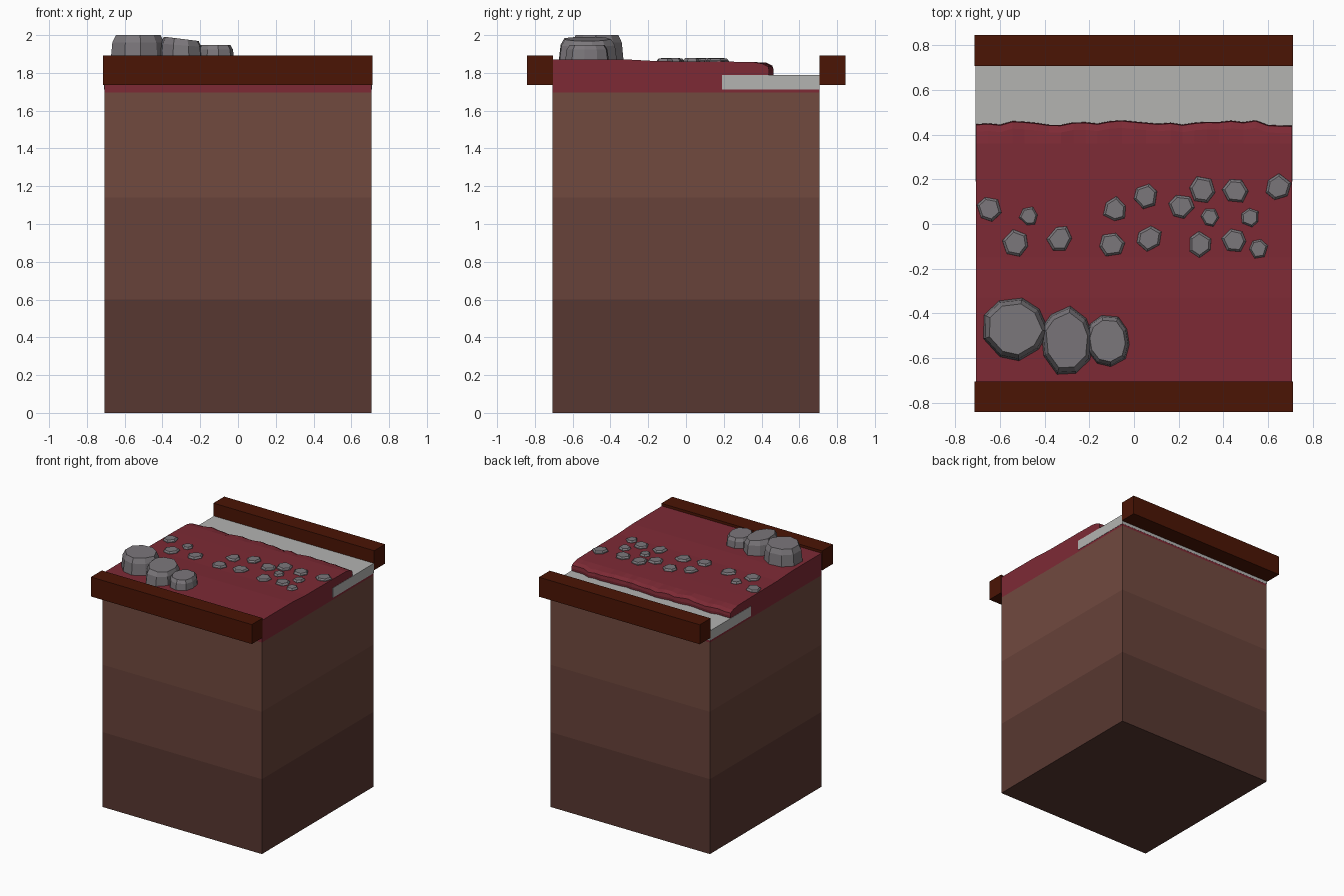
import bpy, bmesh, math, random

if "Cube" in bpy.data.objects:
    bpy.data.objects.remove(bpy.data.objects["Cube"])

random.seed(4)
HALF = 0.707


def material(name, r, g, b):
    m = bpy.data.materials.new(name)
    m.diffuse_color = [(c / 255) ** 2.2 for c in (r, g, b)] + [1]
    m.use_nodes = True
    m.node_tree.nodes["Principled BSDF"].inputs["Base Color"].default_value = m.diffuse_color
    return m


def loft(name, rings, mats, close=True, band_mats=False):
    """Bridge equal-length point rings and cap both ends."""
    bm = bmesh.new()
    vr = [[bm.verts.new(p) for p in ring] for ring in rings]
    n = len(rings[0])
    for k in range(len(vr) - 1):
        for i in range(n):
            j = (i + 1) % n
            f = bm.faces.new((vr[k][i], vr[k][j], vr[k + 1][j], vr[k + 1][i]))
            f.material_index = k if band_mats else 0
    bm.faces.new(vr[0][::-1])
    top = bm.faces.new(vr[-1])
    top.material_index = len(mats) - 1
    bmesh.ops.recalc_face_normals(bm, faces=bm.faces)
    me = bpy.data.meshes.new(name)
    bm.to_mesh(me)
    bm.free()
    for m in mats:
        me.materials.append(m)
    ob = bpy.data.objects.new(name, me)
    bpy.context.collection.objects.link(ob)
    return ob


def box(name, x0, x1, y0, y1, levels, mats, band_mats=False):
    rings = [[(x0, y0, z), (x1, y0, z), (x1, y1, z), (x0, y1, z)] for z in levels]
    return loft(name, rings, mats, band_mats=band_mats)


def stone(name, x, y, rx, ry, z0, z1, n, rings, mat, tilt=0.0, jitter=0.08):
    """Faceted stone: irregular polygon tapered towards a flat top."""
    a0 = random.uniform(0, math.tau)
    ang = [a0 + math.tau * (i + random.uniform(-.12, .12)) / n for i in range(n)]
    rad = [1 + random.uniform(-jitter, jitter * .5) for _ in range(n)]
    pts = []
    for s, h in rings:
        pts.append([(x + rx * s * r * math.cos(a), y + ry * s * r * math.sin(a),
                     z0 + (z1 - z0) * h + tilt * h * math.cos(a))
                    for a, r in zip(ang, rad)])
    return loft(name, pts, [mat])


earth = [material("deep_earth", 88, 58, 52), material("middle_earth", 103, 68, 60),
         material("upper_earth", 112, 75, 65)]
red = material("red_soil", 124, 46, 56)
wood = material("dark_wood", 76, 27, 13)
grey = material("stone_grey", 122, 118, 122)
pale = material("pale_path", 178, 178, 176)

# Banded earth block
box("earth_block", -HALF, HALF, -HALF, HALF, [0, 0.6, 1.14, 1.695], earth, True)

# Red soil layer with a ragged overhanging rear edge and a thin bed under the path
rings = []
N = 26
for i in range(N + 1):
    t = i / N
    x = -HALF + 2 * HALF * t
    edge = 0.448 + 0.012 * math.sin(t * 17) * t + random.uniform(-.009, .009)
    lip = random.uniform(-.006, .006)
    prof = [(-HALF, 1.695), (-HALF, 1.872), (-0.33, 1.872), (-0.15, 1.862),
            (0.2, 1.86), (0.36, 1.857), (edge - .03, 1.85 + lip),
            (edge, 1.835 + lip), (edge + .004, 1.81), (edge - .006, 1.715),
            (HALF, 1.715), (HALF, 1.695)]
    rings.append([(x, y, z) for y, z in prof])
loft("red_soil", rings, [red])

# Pale path slab with a slightly uneven top
box("path_slab", -0.709, 0.709, 0.19, 0.708, [1.712, 1.79], [pale])

# Wooden edge beams
box("front_beam", -0.714, 0.712, -0.842, -0.705, [1.736, 1.892], [wood])
box("back_beam", -0.714, 0.712, 0.708, 0.845, [1.736, 1.892], [wood])

# Three large boulders
shape = [(1, 0), (0.93, 0.72), (0.80, 1)]
stone("boulder_large", -0.533, -0.468, 0.15, 0.153, 1.86, 2.0, 9, shape, grey)
stone("boulder_middle", -0.30, -0.52, 0.122, 0.16, 1.86, 1.98, 9, shape, grey, -0.012)
stone("boulder_small", -0.118, -0.523, 0.106, 0.126, 1.86, 1.947, 10, shape, grey)

# Flat pebbles across the soil
pebbles = [(-.65, .07, .06), (-.47, .035, .044), (-.53, -.085, .062), (-.33, -.065, .06),
           (-.085, .065, .058), (.05, .125, .06), (-.10, -.09, .06), (.07, -.065, .06),
           (.21, .08, .06), (.305, .155, .062), (.34, .03, .044), (.295, -.09, .06),
           (.455, .145, .06), (.52, .03, .044), (.45, -.075, .06), (.555, -.11, .045),
           (.645, .165, .06)]
for i, (x, y, r) in enumerate(pebbles):
    stone(f"pebble_{i + 1}", x, y, r, r, 1.85, 1.877, 6, [(1, 0), (.97, .6), (.78, 1)],
          grey, random.uniform(-.003, .003), 0.12)
